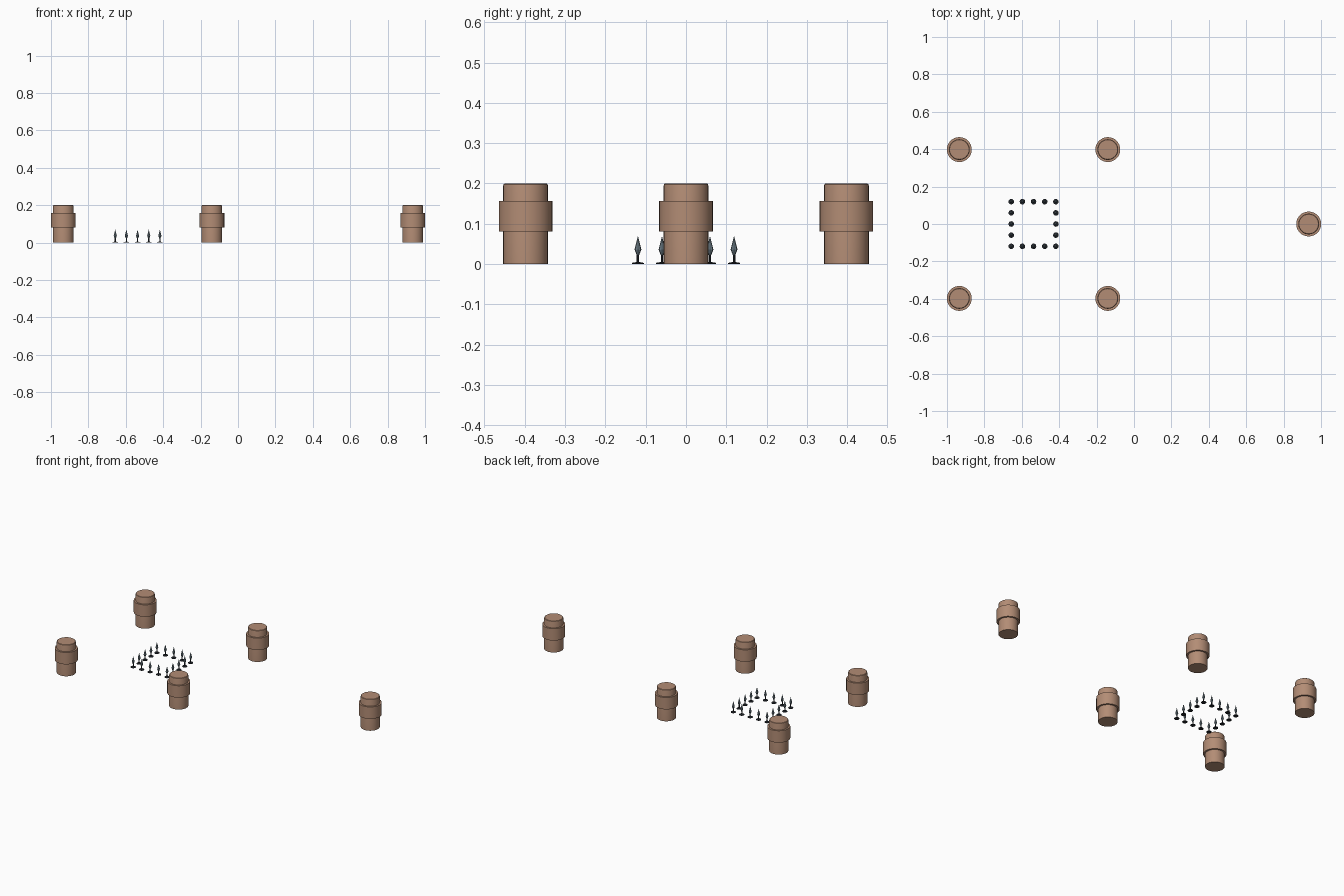
import bpy, bmesh, math

if "Cube" in bpy.data.objects:
    bpy.data.objects.remove(bpy.data.objects["Cube"])


def material(name, rgb):
    m = bpy.data.materials.new(name)
    m.diffuse_color = (*rgb, 1.0)
    m.use_nodes = True
    m.node_tree.nodes["Principled BSDF"].inputs["Base Color"].default_value = m.diffuse_color
    return m


WOOD = material("brown wood", (0.45, 0.265, 0.178))
STEEL = material("blue grey steel", (0.17, 0.23, 0.27))
DARK = material("dark iron", (0.017, 0.021, 0.027))


def lathe_mesh(name, profile, sides, mat, smooth=True):
    """Spin a closed (radius, z) profile around z; radius 0 makes a pole."""
    bm = bmesh.new()
    rings = []
    for r, z in profile:
        if r == 0:
            rings.append([bm.verts.new((0, 0, z))])
        else:
            rings.append([bm.verts.new((r * math.cos(2 * math.pi * i / sides),
                                        r * math.sin(2 * math.pi * i / sides), z))
                          for i in range(sides)])
    for a, b in zip(rings, rings[1:]):
        for i in range(sides):
            j = (i + 1) % sides
            if len(a) == 1:
                bm.faces.new((a[0], b[j], b[i]))
            elif len(b) == 1:
                bm.faces.new((a[i], a[j], b[0]))
            else:
                bm.faces.new((a[i], a[j], b[j], b[i]))
    bmesh.ops.recalc_face_normals(bm, faces=bm.faces)
    for f in bm.faces:
        f.smooth = smooth
    # keep hard rims sharp
    for e in bm.edges:
        if len(e.link_faces) == 2 and e.calc_face_angle() > math.radians(30):
            e.smooth = False
    me = bpy.data.meshes.new(name)
    bm.to_mesh(me)
    bm.free()
    me.materials.append(mat)
    return me


def place(name, mesh, x, y):
    ob = bpy.data.objects.new(name, mesh)
    ob.location = (x, y, 0)
    bpy.context.collection.objects.link(ob)


# Post: straight shaft with lightly rounded top, and a thicker band
shaft = lathe_mesh("post_shaft", [(0, 0), (0.0555, 0), (0.0555, 0.194),
                                  (0.0545, 0.198), (0.052, 0.2), (0, 0.2)], 32, WOOD)
band = lathe_mesh("post_band", [(0.054, 0.081), (0.0665, 0.081), (0.0665, 0.157),
                                (0.054, 0.157)], 32, WOOD)

# Spike: foot disc, thin stem and pointed head
foot = lathe_mesh("spike_foot", [(0, 0), (0.015, 0), (0.015, 0.003),
                                 (0.004, 0.005), (0, 0.005)], 12, DARK)
stem = lathe_mesh("spike_stem", [(0, 0.003), (0.003, 0.003), (0.003, 0.034),
                                 (0, 0.034)], 8, DARK)
head = lathe_mesh("spike_head", [(0, 0.022), (0.003, 0.022), (0.0085, 0.036),
                                 (0, 0.07)], 8, STEEL, smooth=False)

# Five posts: four around the spike square, one far to the right
for x, y in [(-0.934, 0.398), (-0.934, -0.398), (-0.14, 0.398),
             (-0.14, -0.398), (0.934, 0)]:
    place("post_shaft", shaft, x, y)
    place("post_band", band, x, y)

# Spikes along the perimeter of a 5 x 5 grid
for i in range(-2, 3):
    for j in range(-2, 3):
        if max(abs(i), abs(j)) == 2:
            x, y = -0.537 + i * 0.0596, j * 0.0596
            place("spike_foot", foot, x, y)
            place("spike_stem", stem, x, y)
            place("spike_head", head, x, y)
